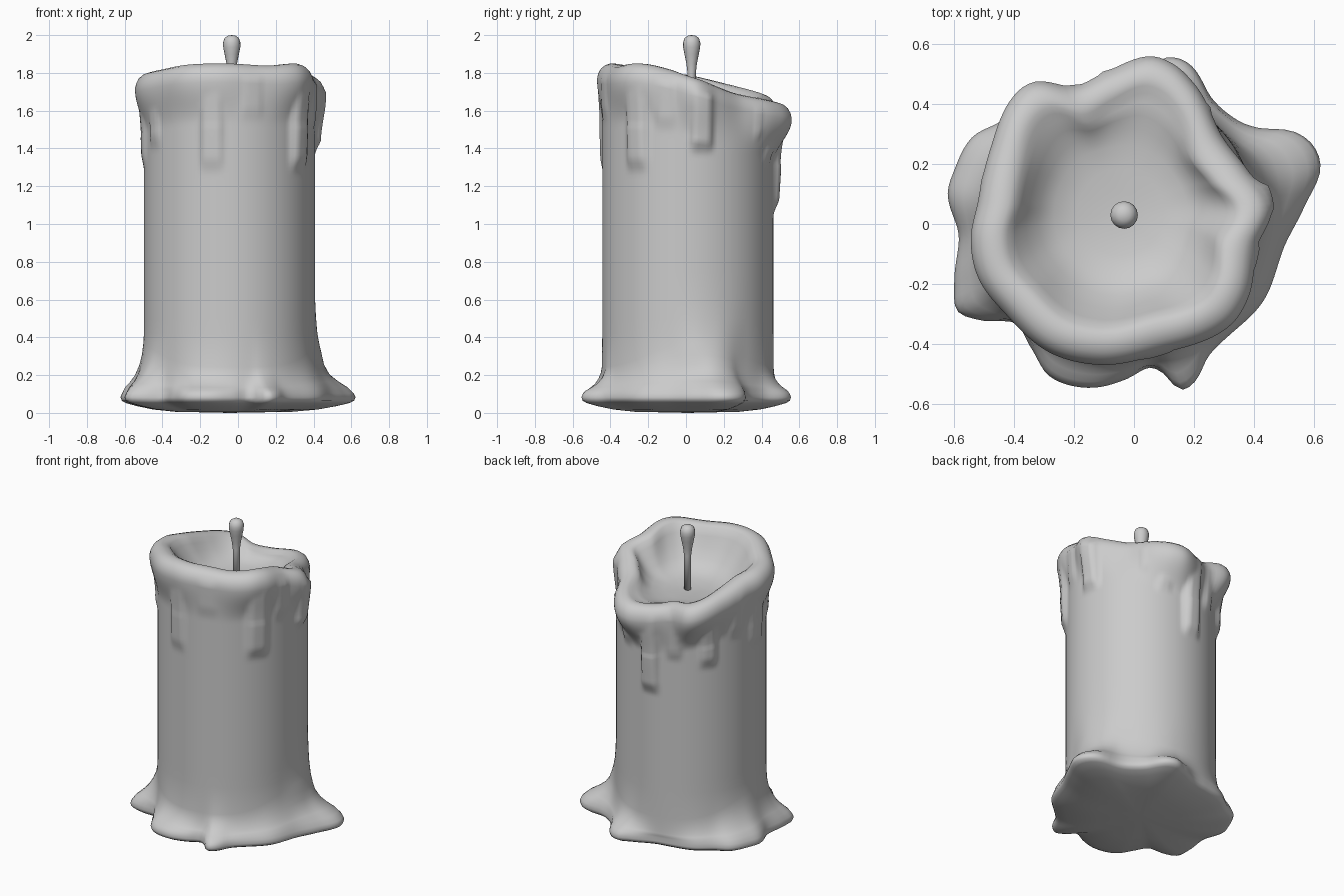
import bpy, math

if "Cube" in bpy.data.objects:
    bpy.data.objects.remove(bpy.data.objects["Cube"])

CX, CY, BODY = -0.045, 0.01, 0.453
N = 160


def periodic(points):
    """Smooth closed curve through (degrees, value) points."""
    p = sorted((a % 360, v) for a, v in points)
    n = len(p)

    def at(deg):
        deg %= 360
        i = max((k for k in range(n) if p[k][0] <= deg), default=-1)
        q = []
        for k in range(i - 1, i + 3):
            q.append((p[k % n][0] + 360 * (k // n), p[k % n][1]))
        (a0, v0), (a1, v1), (a2, v2), (a3, v3) = q
        h = a2 - a1
        t = (deg - a1) / h
        m1, m2 = (v2 - v0) / (a2 - a0) * h, (v3 - v1) / (a3 - a1) * h
        return ((2*t**3 - 3*t*t + 1) * v1 + (t**3 - 2*t*t + t) * m1
                + (3*t*t - 2*t**3) * v2 + (t**3 - t*t) * m2)
    return at


def outline(pts):
    return periodic([(math.degrees(math.atan2(y - CY, x - CX)),
                      math.hypot(x - CX, y - CY)) for x, y in pts])


def step(a, b, x):
    t = min(1, max(0, (x - a) / (b - a)))
    return t * t * (3 - 2 * t)


def make_lathe(name, rows, closed_ends):
    """Skin a stack of equal rings; closed_ends = bottom and top points."""
    n = len(rows[0])
    verts = [v for r in rows for v in r]
    faces = [(r*n + k, r*n + (k+1) % n, (r+1)*n + (k+1) % n, (r+1)*n + k)
             for r in range(len(rows) - 1) for k in range(n)]
    b, t, last = len(verts), len(verts) + 1, (len(rows) - 1) * n
    verts += closed_ends
    for k in range(n):
        faces += [((k+1) % n, k, b), (last + k, last + (k+1) % n, t)]
    me = bpy.data.meshes.new(name)
    me.from_pydata(verts, [], faces)
    me.polygons.foreach_set("use_smooth", [True] * len(me.polygons))
    ob = bpy.data.objects.new(name, me)
    bpy.context.collection.objects.link(ob)
    return ob


# Outlines of the molten rim and of the puddled foot, and the rim height
rim = outline([(.05, .56), (-.08, .515), (-.2, .46), (-.33, .475), (-.4, .43),
               (-.48, .25), (-.52, .08), (-.545, -.05), (-.52, -.18),
               (-.42, -.31), (-.28, -.43), (-.12, -.47), (.1, -.43),
               (.32, -.34), (.38, -.25), (.41, -.08), (.46, .06),
               (.38, .18), (.29, .3), (.2, .47), (.13, .535)])
foot = outline([(.622, .18), (.6, .26), (.53, .31), (.42, .32), (.34, .35),
                (.26, .42), (.19, .53), (.12, .557), (.05, .53), (-.08, .475),
                (-.2, .45), (-.35, .41), (-.45, .34), (-.54, .29), (-.6, .18),
                (-.622, .1), (-.585, -.04), (-.6, -.2), (-.59, -.29),
                (-.52, -.32), (-.4, -.33), (-.34, -.42), (-.28, -.51),
                (-.15, -.547), (-.03, -.52), (.05, -.48), (.1, -.5),
                (.15, -.552), (.2, -.53), (.25, -.44), (.32, -.37),
                (.43, -.26), (.5, -.08), (.57, .06)])
height = periodic([(0, 1.785), (30, 1.715), (60, 1.665), (90, 1.635), (120, 1.68),
                   (150, 1.74), (180, 1.79), (205, 1.81), (240, 1.845),
                   (270, 1.85), (300, 1.84), (325, 1.85), (345, 1.82)])

# Wax drips: angle, half width in degrees, lower end, thickness
DRIPS = [(258, 8, 1.28, .022), (324, 9, 1.28, .035), (9, 8, 1.38, .05),
         (345, 7, 1.5, .02), (54, 5, 1.42, .03), (68, 6, 1.32, .03),
         (92, 8, 1.06, .042), (112, 6, 1.3, .025), (138, 7, 1.25, .035),
         (162, 7, 1.42, .025), (185, 10, 1.3, .02), (210, 7, 1.4, .02),
         (285, 9, 1.55, .015)]


def wall(deg, z):
    """Body radius with drips and the lip bulging out."""
    add = 0
    for a, w, end, d in DRIPS:
        off = abs((deg - a + 180) % 360 - 180)
        tip = step(end - .02, end + .08, z) * (.7 + .3 * step(end, end + .3, z))
        add = max(add, d * (1 - step(w * .5, w * 1.2, off)) * tip)
    h = height(deg)
    lip = (rim(deg) - BODY) * step(h - .32, h - .09, z)
    # wax run climbing from the large foot lobe
    off = abs((deg - 14 + 180) % 360 - 180)
    run = .022 * (1 - step(5, 30, off)) * (1 - step(.3, .62, z)) * step(.2, .32, z)
    return BODY + max(lip, add * .9 + lip * .3 if lip > 0 else add + lip) + run


angles = [360 * k / N for k in range(N)]
rows = []


def ring(fn, cx=CX, cy=CY):
    r = []
    for deg in angles:
        rad, z = fn(deg)
        a = math.radians(deg)
        r.append((cx + rad * math.cos(a), cy + rad * math.sin(a), z))
    rows.append(r)


# Rounded underside and edge of the foot
for f, z in [(.5, .006), (.7, .018), (.85, .036), (.95, .052), (.988, .064),
             (1, .083), (.985, .104)]:
    ring(lambda d: (f * foot(d), z))
# Foot sweeping up into the body, higher at the sides than front and back
for w, z in [(.82, .135), (.6, .165), (.4, .2), (.22, .25), (.1, .3), (.03, .36)]:
    def sweep(d):
        zz = .1 + (z - .1) * (.55 + .5 * math.cos(math.radians(d - 5)) ** 4)
        return wall(d, zz) + w * (foot(d) - BODY), zz
    ring(sweep)
# Body wall with drips
for z in [.42, .5, .6, .75, .9, 1.0]:
    ring(lambda d: (wall(d, z), z))
for i in range(1, 37):
    def body_row(d):
        z = 1 + (height(d) - .08 - 1) * i / 36
        return wall(d, z), z
    ring(body_row)
# Broad rounded lip
for dr, dz in [(.006, .054), (.02, .028), (.042, .01), (.07, .001),
               (.1, .002), (.125, .015)]:
    ring(lambda d: (rim(d) - dr, height(d) - dz))
# Melted bowl, turning from the rim outline into a round hollow
for f, w, c in [(.96, .76, .2), (.88, .54, .45), (.78, .31, .7), (.64, .13, .9),
                (.42, .04, 1), (.2, .01, 1)]:
    ring(lambda d: (((rim(d) - .13) * (1 - c) + .345 * c) * f,
                    1.575 + (height(d) - 1.575) * w), CX, CY + .03 * c)
make_lathe("candle_wax", rows, [(CX, CY, 0), (CX, CY + .03, 1.573)])

# Wick with a burnt bulb at the tip
profile = [(.022, 1.55), (.022, 1.8), (.028, 1.85), (.038, 1.9), (.045, 1.935),
           (.046, 1.96), (.038, 1.985), (.02, 1.997)]
wx, wy = -.033, .03
wick = [[(wx + r * math.cos(k * math.pi / 8), wy + r * math.sin(k * math.pi / 8), z)
         for k in range(16)] for r, z in profile]
make_lathe("wick", wick, [(wx, wy, 1.55), (wx, wy, 2.0)])
